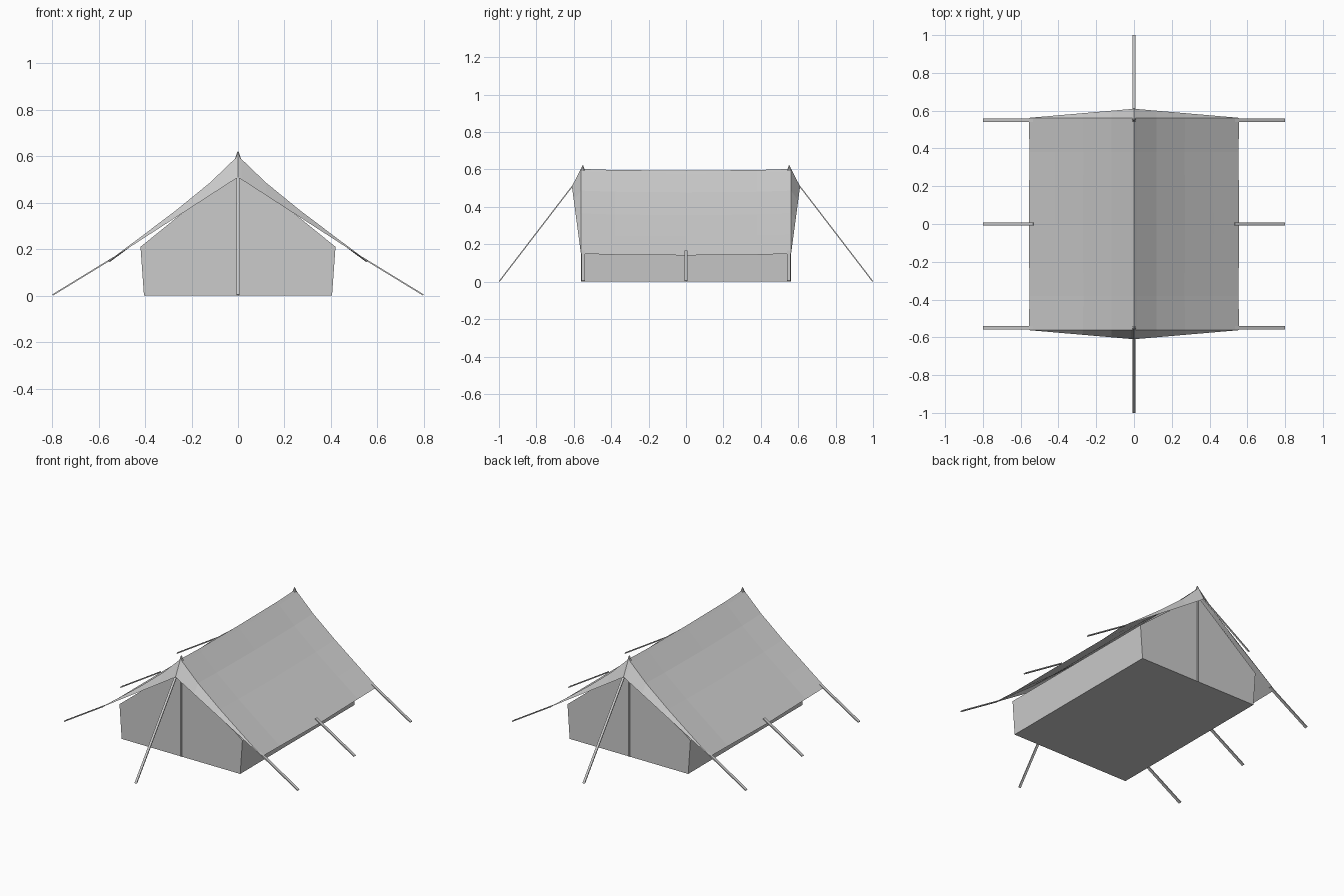
import bpy, bmesh
from mathutils import Vector

if "Cube" in bpy.data.objects:
    bpy.data.objects.remove(bpy.data.objects["Cube"])


def make(name, verts, faces):
    me = bpy.data.meshes.new(name)
    me.from_pydata(verts, [], faces)
    bm = bmesh.new()
    bm.from_mesh(me)
    bmesh.ops.recalc_face_normals(bm, faces=bm.faces)
    bm.to_mesh(me)
    bm.free()
    ob = bpy.data.objects.new(name, me)
    bpy.context.collection.objects.link(ob)
    return ob


# Inner tent: five-sided profile extruded along y, with floor
prof = [(-0.405, 0), (0.405, 0), (0.42, 0.21), (0, 0.55), (-0.42, 0.21)]
n = len(prof)
verts = [(x, y, z) for y in (-0.557, 0.557) for x, z in prof]
faces = [list(range(n)), list(range(n, 2 * n))]
faces += [[i, (i + 1) % n, n + (i + 1) % n, n + i] for i in range(n)]
make("inner_tent", verts, faces)

# Fly sheet: gently sagging roof, lofted through rows along y
half = [(0.015, 0.588), (0.12, 0.487), (0.27, 0.365), (0.42, 0.252), (0.557, 0.15)]
line = [(-x, z) for x, z in reversed(half)] + [(0, 0.603)] + half
rows = [(-0.562, 0, 0), (-0.38, 0.004, 0.006), (0, 0, 0.009),
        (0.38, 0.004, 0.006), (0.562, 0, 0)]
verts, m = [], len(line)
for y, inset, sag in rows:
    for x, z in line:
        verts.append((x * (1 - inset / 0.557), y, z - sag))
faces = [[r * m + i, r * m + i + 1, (r + 1) * m + i + 1, (r + 1) * m + i]
         for r in range(len(rows) - 1) for i in range(m - 1)]
make("fly_sheet", verts, faces)

# Gable flaps: fly overhang pulled outward at both ends
for s, end in ((-1, "front"), (1, "back")):
    top = [(x, s * 0.562, z) for x, z in line]
    low = [(x, s * (0.61 - 0.048 * abs(x) / 0.557),
            0.51 - 0.36 * abs(x) / 0.557) for x, z in line]
    faces = [[i, i + 1, m + i + 1, m + i] for i in range(m - 1)]
    make(end + "_gable_flap", top + low, faces)


# Guy lines: flat straps between two points
def strap(name, a, b, side, w=0.009, t=0.003):
    a, b, side = Vector(a), Vector(b), Vector(side)
    up = (b - a).normalized().cross(side)
    vs = [p + side * (w * i) + up * (t * j) for p in (a, b)
          for i, j in ((-1, -1), (1, -1), (1, 1), (-1, 1))]
    fs = [[0, 1, 2, 3], [4, 5, 6, 7]]
    fs += [[i, (i + 1) % 4, 4 + (i + 1) % 4, 4 + i] for i in range(4)]
    make(name, vs, fs)


for s in (-1, 1):
    for y in (-0.55, 0, 0.55):
        strap("side_guy_line", (s * 0.533, y, 0.165), (s * 0.798, y, 0.003), (0, 1, 0))
    strap("end_guy_line", (0, s * 0.61, 0.508), (0, s * 0.998, 0.002), (1, 0, 0), 0.007)

    # Upright pole with pointed tip poking through the ridge
    bpy.ops.mesh.primitive_cylinder_add(vertices=8, radius=0.007, depth=0.6,
                                        location=(0, s * 0.555, 0.3))
    bpy.context.object.name = "end_pole"
    bpy.ops.mesh.primitive_cone_add(vertices=8, radius1=0.013, radius2=0.003, depth=0.03,
                                    location=(0, s * 0.552, 0.605))
    bpy.context.object.name = "pole_tip"
